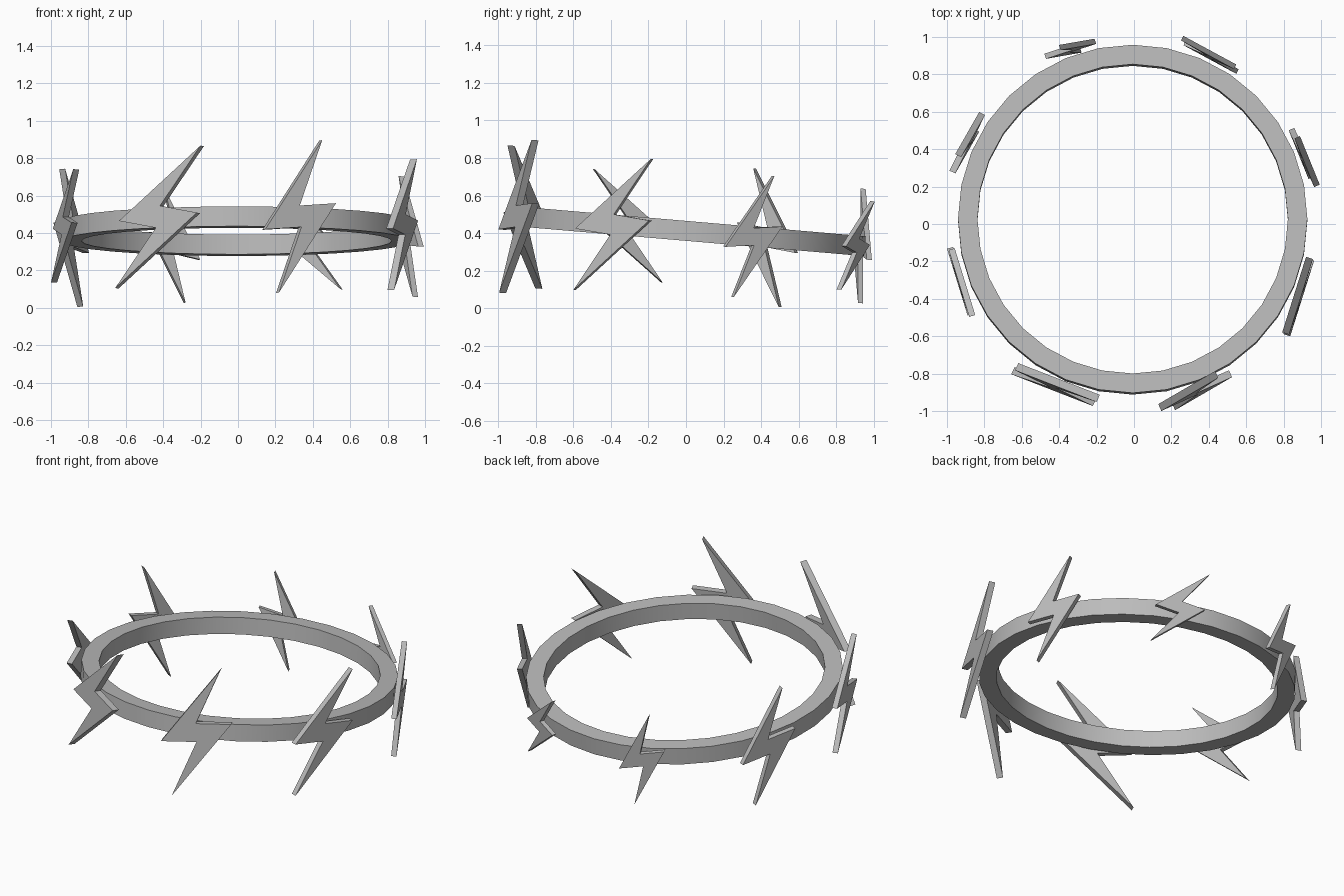
import bpy, bmesh
from math import radians, cos, sin, tau
from mathutils import Matrix, Vector

cube = bpy.data.objects.get("Cube")
if cube:
    bpy.data.objects.remove(cube, do_unlink=True)

metal = bpy.data.materials.new("grey metal")
metal.use_nodes = True
GREY = (0.5, 0.5, 0.5, 1)
metal.diffuse_color = GREY
metal.node_tree.nodes["Principled BSDF"].inputs["Base Color"].default_value = GREY

# The whole crown dips towards the back
TILT = Matrix.Translation((-0.007, 0.023, 0.41)) @ Matrix.Rotation(radians(-4.9), 4, "X")


def finish(bm, name, matrix):
    bmesh.ops.recalc_face_normals(bm, faces=bm.faces)
    mesh = bpy.data.meshes.new(name)
    bm.to_mesh(mesh)
    bm.free()
    mesh.materials.append(metal)
    obj = bpy.data.objects.new(name, mesh)
    obj.matrix_world = matrix
    bpy.context.collection.objects.link(obj)
    return obj


# Ring: a rectangular section spun about the axis
OUTER, INNER, HALF = 0.934, 0.83, 0.053
bm = bmesh.new()
section = [bm.verts.new(p) for p in
           ((INNER, 0, -HALF), (OUTER, 0, -HALF), (OUTER, 0, HALF), (INNER, 0, HALF))]
edges = [bm.edges.new((section[i], section[(i + 1) % 4])) for i in range(4)]
bmesh.ops.spin(bm, geom=section + edges, cent=(0, 0, 0), axis=(0, 0, 1),
               angle=tau, steps=32, use_merge=True)
bmesh.ops.remove_doubles(bm, verts=bm.verts, dist=0.0005)
ring = finish(bm, "ring", TILT)
bpy.context.view_layer.objects.active = ring
ring.select_set(True)
bpy.ops.object.shade_smooth_by_angle(angle=radians(30))
ring.select_set(False)


def bolt(name, around, length, lean, twist):
    """Lightning plate standing on the ring; half the outline is turned to make the rest."""
    size = length / 0.45
    # Tip, wing and notch as distance and angle from the tip
    polar = ((length, 0), (0.23 * size, 127.5), (0.06 * size, 202))
    outline = [(r, radians(lean + a + turn)) for turn in (0, 180) for r, a in polar]
    thick = 0.042 * size
    bm = bmesh.new()
    plate = bm.faces.new([bm.verts.new((-thick / 2, r * cos(a), r * sin(a)))
                          for r, a in outline])
    out = bmesh.ops.extrude_face_region(bm, geom=[plate], use_keep_orig=True)
    moved = [g for g in out["geom"] if isinstance(g, bmesh.types.BMVert)]
    bmesh.ops.translate(bm, verts=moved, vec=Vector((thick, 0, 0)))
    place = (Matrix.Rotation(radians(around), 4, "Z") @ Matrix.Translation((0.976, 0, 0))
             @ Matrix.Rotation(radians(twist), 4, "Z"))
    finish(bm, name, TILT @ place)


# Bolts every 45 degrees, shrinking towards the back: half length, lean and twist
bolts = {"left_back": (0.342, 75, 5), "back_left": (0.292, 56, 0),
         "back_right": (0.31, 79, -1), "right_back": (0.378, 73, -1),
         "right_front": (0.358, 53, -4), "front_right": (0.45, 56, 0),
         "front_left": (0.432, 73, 4), "left_front": (0.41, 63, 6)}
for i, (side, shape) in enumerate(bolts.items()):
    bolt("bolt_" + side, 20 + 45 * i, *shape)
